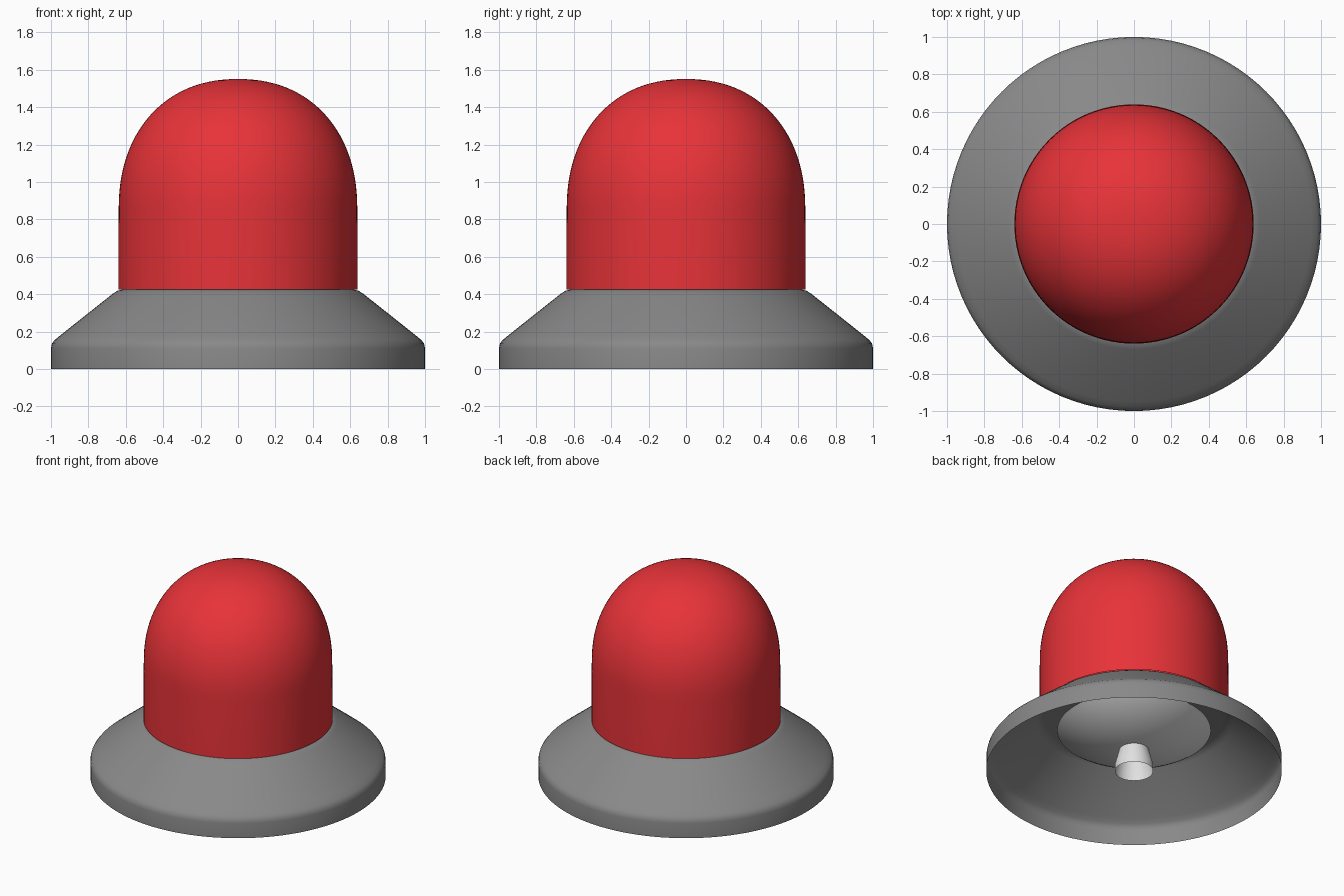
import bpy, bmesh, math

if "Cube" in bpy.data.objects:
    bpy.data.objects.remove(bpy.data.objects["Cube"])


def material(name, rgb):
    m = bpy.data.materials.new(name)
    m.diffuse_color = (*rgb, 1)
    m.use_nodes = True
    m.node_tree.nodes["Principled BSDF"].inputs["Base Color"].default_value = m.diffuse_color
    return m


def lathe(name, profile, mat, steps=96, angle=40):
    """Spin a (radius, height) profile around the z axis."""
    bm = bmesh.new()
    verts = [bm.verts.new((r, 0, z)) for r, z in profile]
    edges = [bm.edges.new(pair) for pair in zip(verts, verts[1:])]
    bmesh.ops.spin(bm, geom=verts + edges, cent=(0, 0, 0), axis=(0, 0, 1),
                   angle=math.tau, steps=steps)
    bmesh.ops.remove_doubles(bm, verts=bm.verts, dist=0.0005)
    bmesh.ops.recalc_face_normals(bm, faces=bm.faces)
    mesh = bpy.data.meshes.new(name)
    bm.to_mesh(mesh)
    bm.free()
    mesh.materials.append(mat)
    obj = bpy.data.objects.new(name, mesh)
    bpy.context.collection.objects.link(obj)
    bpy.context.view_layer.objects.active = obj
    obj.select_set(True)
    bpy.ops.object.shade_smooth_by_angle(angle=math.radians(angle))
    obj.select_set(False)
    return obj


red = material("lens red", (0.80, 0.033, 0.040))
grey = material("housing grey", (0.25, 0.25, 0.25))
white = material("bulb white", (0.75, 0.75, 0.75))

# Red lens: nearly straight wall blending into a slightly squared crown
wall = [(0.64, 0.426), (0.64, 0.60)]
crown = [(0.638 * max(math.cos(t), 0) ** 0.91, 0.85 + 0.7 * math.sin(t) ** 0.91)
         for t in (math.pi / 2 * i / 28 for i in range(28))]
lathe("lens", wall + crown + [(0, 1.55)], red)

# Flared housing: thin shell, open underneath, with rounded shoulders
lathe("housing", [(1, 0), (1, 0.11), (0.995, 0.135), (0.98, 0.155), (0.95, 0.18),
                  (0.67, 0.402), (0.645, 0.418), (0.61, 0.427), (0, 0.427)], grey)

# Shallow reflector bulging down inside the housing
R = 0.90
reflector = [(0.52 * i / 14, 0.155 + R - math.sqrt(R * R - (0.52 * i / 14) ** 2))
             for i in range(15)]
lathe("reflector", reflector, white)

# Open bulb sleeve widening towards the underside
lathe("bulb", [(0.10, 0.17), (0.103, 0.15), (0.13, 0.05), (0.13, 0)],
      white, steps=48)
